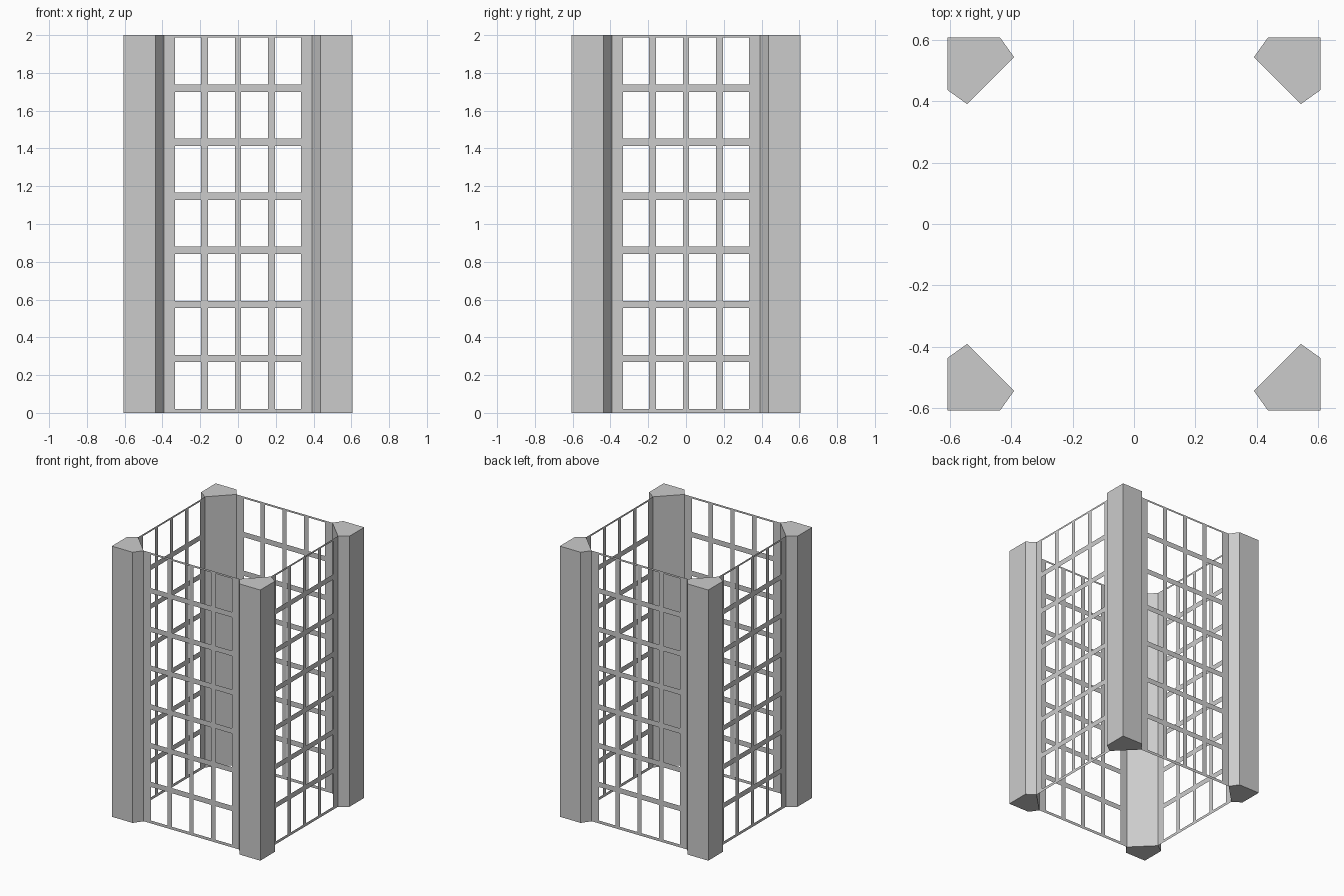
import bpy, bmesh, math
from mathutils import Matrix

if "Cube" in bpy.data.objects:
    bpy.data.objects.remove(bpy.data.objects["Cube"])

HEIGHT = 2.0
PANEL_OFFSET = 0.543


def finish(bm, name, angle):
    bmesh.ops.rotate(bm, verts=bm.verts, cent=(0, 0, 0),
                     matrix=Matrix.Rotation(angle, 3, 'Z'))
    mesh = bpy.data.meshes.new(name)
    bm.to_mesh(mesh)
    bm.free()
    bpy.context.collection.objects.link(bpy.data.objects.new(name, mesh))


# five-sided corner post, extruded from its profile
def corner_post(name, angle):
    profile = [(0.607, 0.607), (0.436, 0.607), (0.391, 0.544),
               (0.544, 0.391), (0.607, 0.436)]
    bm = bmesh.new()
    base = bm.faces.new([bm.verts.new((x, y, 0)) for x, y in profile])
    top = bmesh.ops.extrude_face_region(bm, geom=[base], use_keep_orig=True)["geom"]
    bmesh.ops.translate(bm, vec=(0, 0, HEIGHT),
                        verts=[v for v in top if isinstance(v, bmesh.types.BMVert)])
    bmesh.ops.recalc_face_normals(bm, faces=bm.faces)
    finish(bm, name, angle)


# flat lattice sheet: a grid of cells with every odd/odd cell left open
def lattice_panel(name, angle):
    half = [0.017, 0.159, 0.195, 0.333, 0.40]
    xs = [-x for x in reversed(half)] + half
    zs = [0.0]
    for row in range(7):
        low = 0.021 + 0.2863 * row
        zs += [low, low + 0.2475]
    zs.append(HEIGHT)
    bm = bmesh.new()
    grid = [[bm.verts.new((x, -PANEL_OFFSET, z)) for x in xs] for z in zs]
    for j in range(len(zs) - 1):
        for i in range(len(xs) - 1):
            if i % 2 and j % 2:
                continue
            bm.faces.new((grid[j][i], grid[j][i + 1],
                          grid[j + 1][i + 1], grid[j + 1][i]))
    finish(bm, name, angle)


# four posts and four panels around the centre
sides = ["front", "right", "back", "left"]
corners = ["back_right", "back_left", "front_left", "front_right"]
for k in range(4):
    corner_post(corners[k] + "_post", k * math.pi / 2)
    lattice_panel(sides[k] + "_lattice", k * math.pi / 2)
